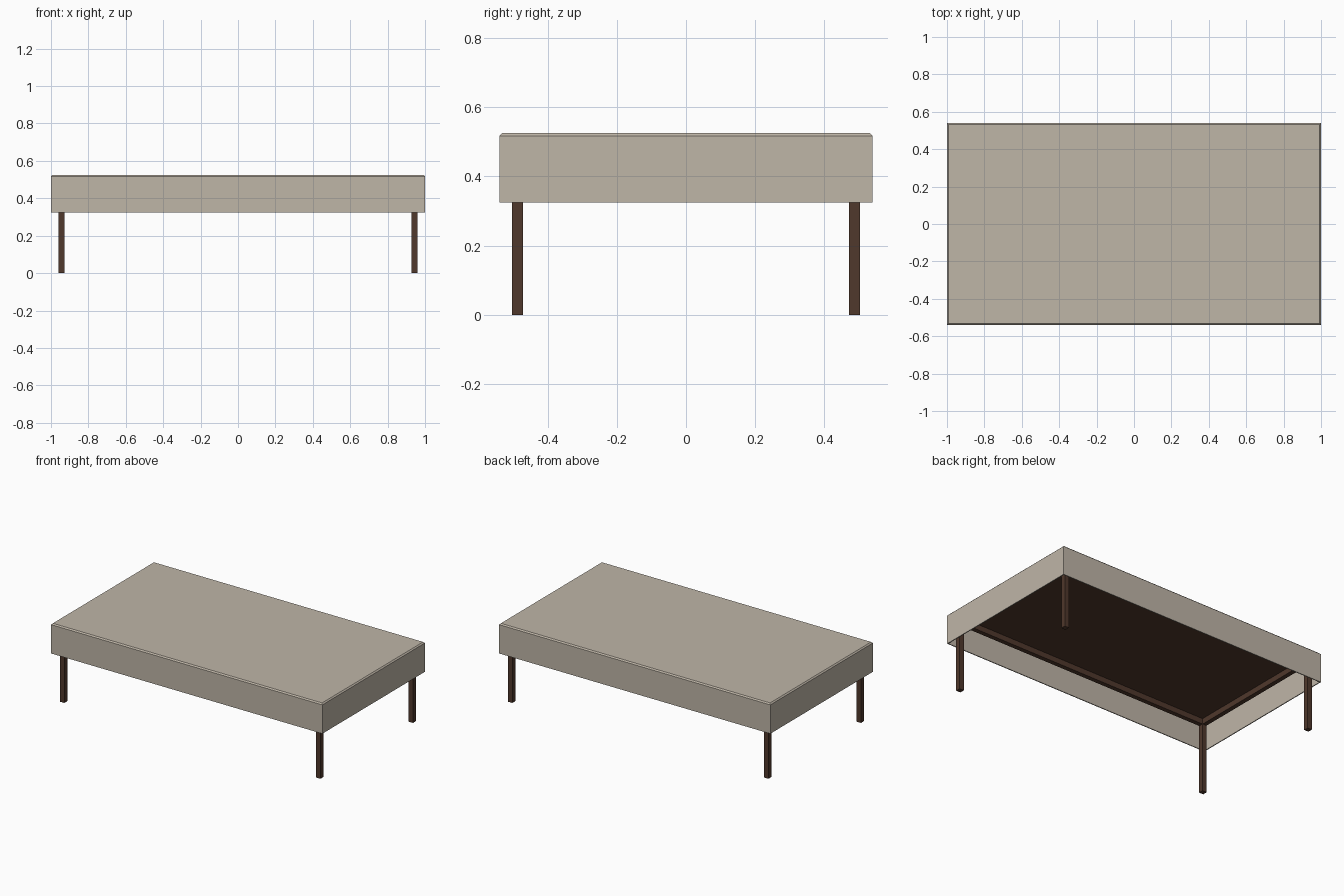
import bpy, bmesh

if "Cube" in bpy.data.objects:
    bpy.data.objects.remove(bpy.data.objects["Cube"])

def material(name, rgb):
    m = bpy.data.materials.new(name)
    m.diffuse_color = (*rgb, 1)
    m.use_nodes = True
    m.node_tree.nodes["Principled BSDF"].inputs["Base Color"].default_value = m.diffuse_color
    return m

cloth_mat = material("linen beige", (0.52, 0.465, 0.39))
wood_mat = material("dark brown wood", (0.08, 0.04, 0.025))

def finish(name, bm, mat):
    me = bpy.data.meshes.new(name)
    bm.to_mesh(me)
    bm.free()
    me.materials.append(mat)
    ob = bpy.data.objects.new(name, me)
    bpy.context.collection.objects.link(ob)
    return ob

def box_mesh(x0, x1, y0, y1, z0, z1):
    bm = bmesh.new()
    bmesh.ops.create_cube(bm, size=1)
    for v in bm.verts:
        v.co.x = x1 if v.co.x > 0 else x0
        v.co.y = y1 if v.co.y > 0 else y0
        v.co.z = z1 if v.co.z > 0 else z0
    return bm

def box(name, *size):
    return finish(name, box_mesh(*size), wood_mat)

# Cloth cover: open-bottomed thin shell with a small chamfer round the top
HEM, TOP = 0.325, 0.525
bm = box_mesh(-1, 1, -0.54, 0.54, HEM, TOP)
bm.faces.ensure_lookup_table()
bottom = [f for f in bm.faces if f.normal.z < -0.5]
bmesh.ops.delete(bm, geom=bottom, context='FACES_ONLY')
rim = [e for e in bm.edges if all(v.co.z > TOP - 0.01 for v in e.verts)]
bmesh.ops.bevel(bm, geom=rim, offset=0.008, segments=1, affect='EDGES')
cover = finish("cloth_cover", bm, cloth_mat)
shell = cover.modifiers.new("thickness", 'SOLIDIFY')
shell.thickness = 0.006
shell.offset = -1
shell.use_even_offset = True

# Table board under the cloth
box("table_board", -0.975, 0.975, -0.515, 0.515, 0.495, 0.518)

# Square legs at the corners
LX, LY, H = 0.944, 0.487, 0.016
for sx, side in ((-1, "left"), (1, "right")):
    for sy, end in ((-1, "front"), (1, "back")):
        x, y = sx * LX, sy * LY
        box(f"{end}_{side}_leg", x - H, x + H, y - H, y + H, 0, 0.496)

# Rails joining the legs under the board
R = 0.015
for s, a, b in ((-1, "front", "left"), (1, "back", "right")):
    y, x = s * LY, s * LX
    box(f"{a}_rail", -LX + H, LX - H, y - R, y + R, 0.458, 0.496)
    box(f"{b}_rail", x - R, x + R, -LY + H, LY - H, 0.458, 0.496)
